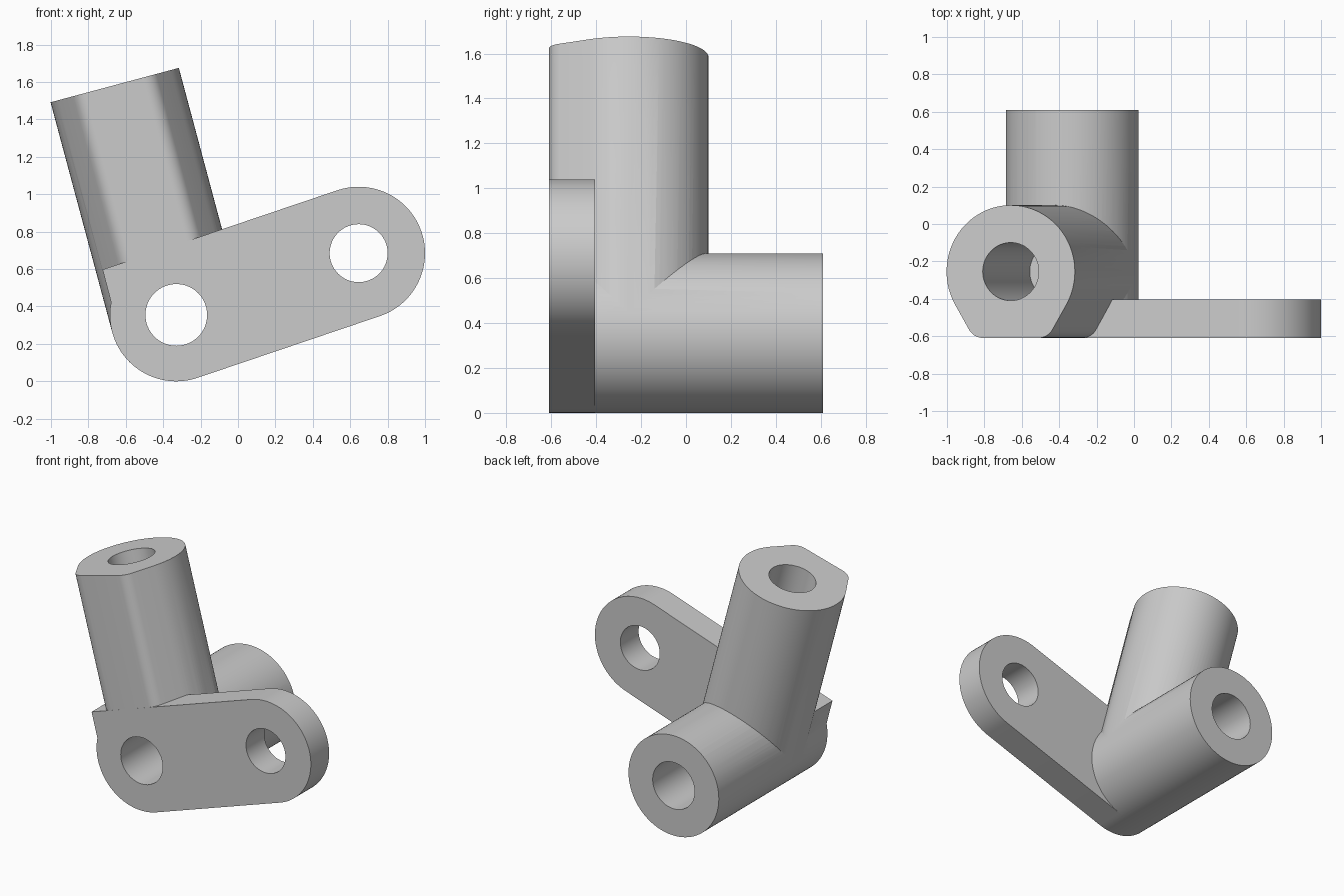
import bpy
import bmesh
from math import sin, cos, radians, pi
from mathutils import Matrix, Vector

cube = bpy.data.objects.get("Cube")
if cube:
    bpy.data.objects.remove(cube)

R = 0.355                         # outer radius shared by every boss
FRONT, PLATE_BACK, BACK = -0.61, -0.405, 0.61
HUB = Vector((-0.33, 0, 0.355))   # axis of the cross tube
EYE = Vector((0.645, 0, 0.685))   # centre of the arm's far hole
LEAN = radians(15)
SLOPE = 18.7                      # rise of the arm in degrees

grey = bpy.data.materials.new("plain grey")
grey.use_nodes = True
grey.diffuse_color = (0.6, 0.6, 0.6, 1)
grey.node_tree.nodes["Principled BSDF"].inputs["Base Color"].default_value = grey.diffuse_color


def arc(x, y, r, start, end, steps):
    """Points along an arc, angles in degrees."""
    angles = [radians(start + (end - start) * i / steps) for i in range(steps + 1)]
    return [(x + r * cos(a), y + r * sin(a)) for a in angles]


def circle(r, steps=96):
    return arc(0, 0, r, 0, 360, steps)[:-1]


def prism(name, outline, low, high, matrix):
    """Closed solid from an outline, spanning low to high along the matrix's z axis."""
    bm = bmesh.new()
    bottom = [bm.verts.new((x, y, low)) for x, y in outline]
    top = [bm.verts.new((x, y, high)) for x, y in outline]
    bm.faces.new(bottom[::-1])
    bm.faces.new(top)
    for i in range(len(outline)):
        bm.faces.new((bottom[i - 1], bottom[i], top[i], top[i - 1]))
    bm.transform(matrix)
    mesh = bpy.data.meshes.new(name)
    bm.to_mesh(mesh)
    bm.free()
    mesh.materials.append(grey)
    obj = bpy.data.objects.new(name, mesh)
    bpy.context.collection.objects.link(obj)
    return obj


def combine(target, other, operation):
    """Apply a boolean and discard the helper."""
    bpy.context.view_layer.objects.active = target
    mod = target.modifiers.new(operation, "BOOLEAN")
    mod.object, mod.operation, mod.solver = other, operation, "EXACT"
    bpy.ops.object.modifier_apply(modifier=mod.name)
    bpy.data.objects.remove(other)


# Frames: local z runs towards the front, or up along the leaning post
face_front = Matrix.Rotation(pi / 2, 4, "X")
hub_frame = Matrix.Translation(HUB) @ face_front
eye_frame = Matrix.Translation(EYE) @ face_front
post_base = HUB + Vector((0, FRONT + R + 0.0005, 0))
post_frame = Matrix.Translation(post_base) @ Matrix.Rotation(-LEAN, 4, "Y")

# Arm plate with a squared shoulder beside the post
outline = arc(EYE.x, EYE.z, R, SLOPE - 90, SLOPE + 90, 48)
outline += [(-0.724, 0.597)]
outline += arc(HUB.x, HUB.z, R, 169, 270 + SLOPE, 40)
bracket = prism("bracket", outline, -PLATE_BACK, -FRONT, face_front)

# Cross tube behind the plate
tube = prism("cross_tube", circle(R), -BACK, -PLATE_BACK, hub_frame)

# Post: round at the back, half a hexagon with eased corners at the front
ease = 0.09
reach = (R - ease) / cos(pi / 6)
section = arc(0, 0, R, -30, 210, 64)
for angle in (-120, -60):
    a = radians(angle)
    section += arc(reach * cos(a), reach * sin(a), ease, angle - 30, angle + 30, 8)
post = prism("post", section, 0.01, 1.272, post_frame)

combine(bracket, tube, "UNION")
combine(bracket, post, "UNION")

# Bores: through the tube, through the arm's eye, blind in the post
combine(bracket, prism("tube_bore", circle(0.165, 64), -1, 1, hub_frame), "DIFFERENCE")
combine(bracket, prism("eye_bore", circle(0.155, 64), 0.3, 0.8, eye_frame), "DIFFERENCE")
combine(bracket, prism("post_bore", circle(0.155, 64), 0.3, 1.5, post_frame), "DIFFERENCE")

bracket.select_set(True)
bpy.context.view_layer.objects.active = bracket
bpy.ops.object.shade_smooth_by_angle(angle=radians(25))
